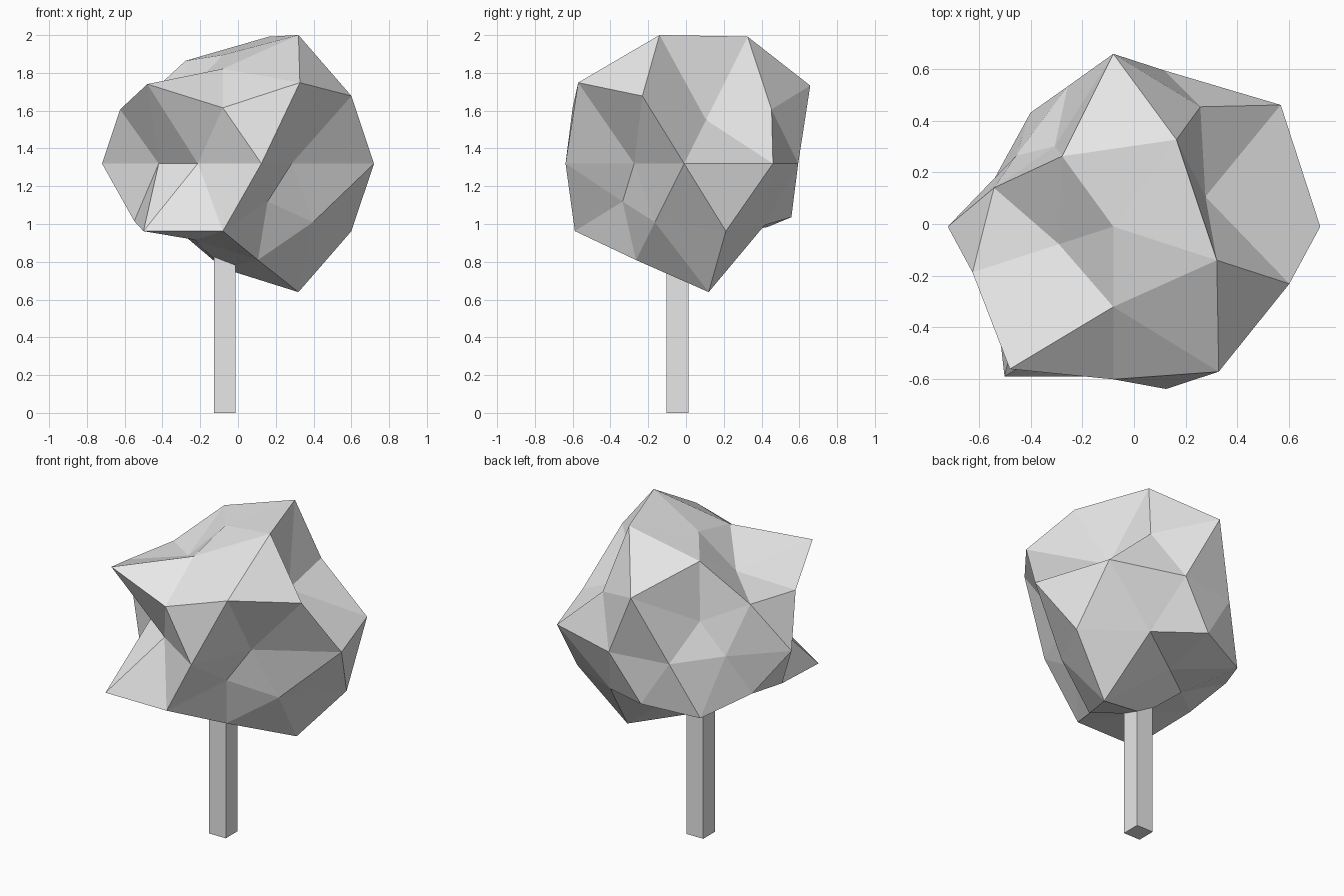
import bpy
import bmesh
from math import atan2, degrees, radians
from mathutils import Matrix, Vector

# Remove the default cube
default = bpy.data.objects.get("Cube")
if default:
    bpy.data.objects.remove(default, do_unlink=True)


def make_material(name, colour):
    material = bpy.data.materials.new(name)
    material.use_nodes = True
    material.diffuse_color = colour
    shader = next(n for n in material.node_tree.nodes if n.type == "BSDF_PRINCIPLED")
    shader.inputs["Base Color"].default_value = colour
    return material


def make_object(name, mesh_builder, material):
    mesh = bpy.data.meshes.new(name)
    bm = bmesh.new()
    mesh_builder(bm)
    bmesh.ops.recalc_face_normals(bm, faces=bm.faces)
    for face in bm.faces:
        face.smooth = False
    bm.to_mesh(mesh)
    bm.free()
    mesh.materials.append(material)
    obj = bpy.data.objects.new(name, mesh)
    bpy.context.scene.collection.objects.link(obj)
    return obj


def ring_order(vert):
    """Sort from the top ring down, then by angle around the trunk."""
    angle = round(degrees(atan2(vert.co.y, vert.co.x))) % 360
    return -round(vert.co.z, 2), angle


# Reach of each crown point from the crown centre, ring by ring from the top
CROWN_CENTRE = Vector((-.08, -.01, 1.32))
CROWN_REACH = [
    [.575],
    [.79, .64, .42, .59, .80],
    [.44, .785, .57, .80, .815],
    [.64, .43, .64, .66, .80],
    [.80, .80, .635, .57, .465, .64, .42, .43, .66, .45],
    [.80, .635, .56, .80, .45],
    [.62, .64, .58, .68, .59],
    [.80, .435, .435, .475, .60],
    [.555],
]


def build_crown(bm):
    bmesh.ops.create_icosphere(bm, subdivisions=2, radius=1)
    bmesh.ops.rotate(bm, verts=bm.verts, matrix=Matrix.Rotation(radians(-18), 3, "Z"))
    reaches = [reach for ring in CROWN_REACH for reach in ring]
    for vert, reach in zip(sorted(bm.verts, key=ring_order), reaches):
        vert.co = CROWN_CENTRE + vert.co.normalized() * reach


def build_trunk(bm):
    height = .88
    size = Matrix.Diagonal((.115, .115, height, 1))
    place = Matrix.Translation((-.07, -.045, height / 2))
    bmesh.ops.create_cube(bm, size=1, matrix=place @ size)


grey = make_material("light grey", (.8, .8, .8, 1))
make_object("crown", build_crown, grey)
make_object("trunk", build_trunk, grey)
